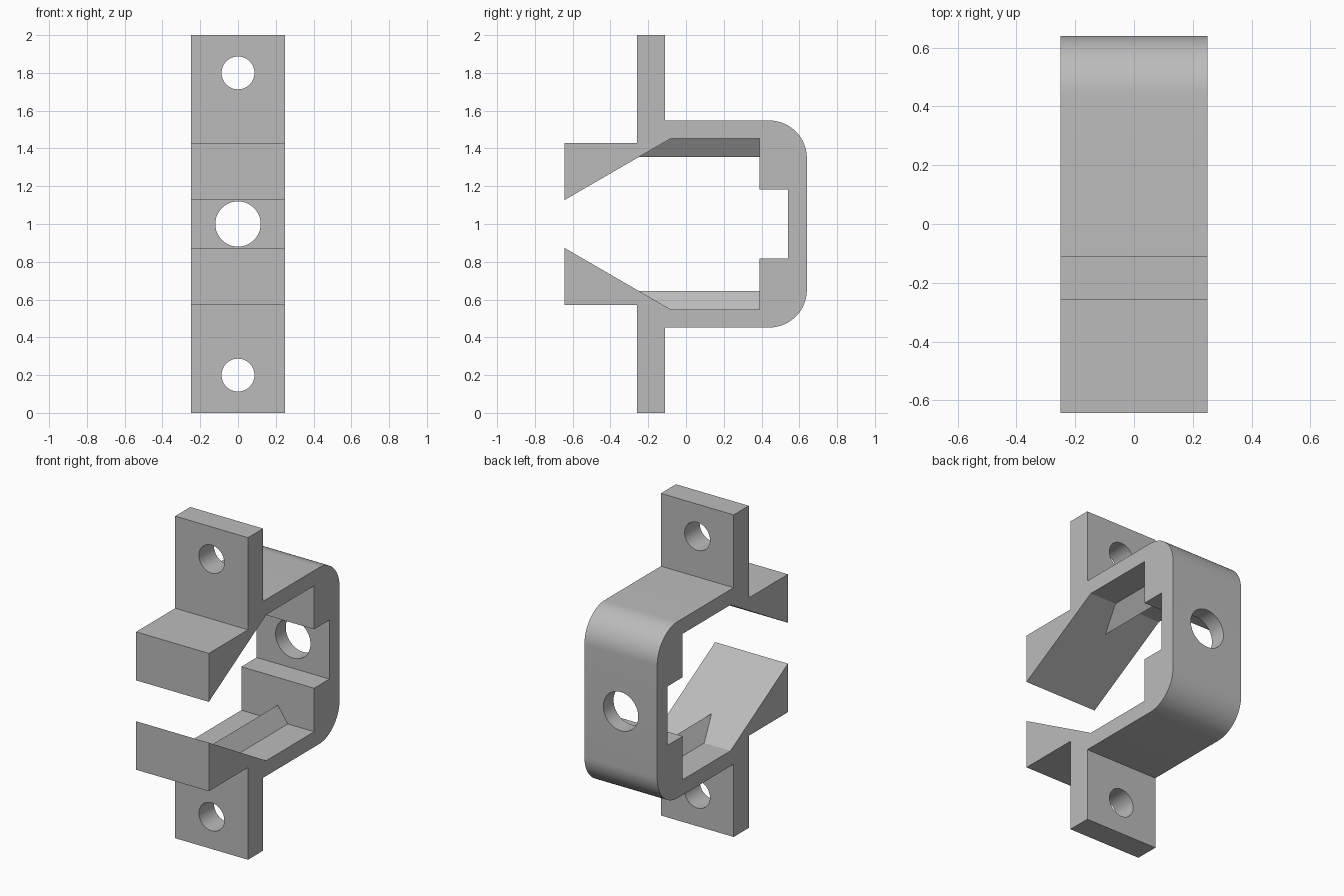
import bpy, bmesh
from math import sin, cos, pi, radians
from mathutils import Matrix

if "Cube" in bpy.data.objects:
    bpy.data.objects.remove(bpy.data.objects["Cube"], do_unlink=True)

HALF_WIDTH = 0.25
MID = 1.0            # height of the symmetry plane

grey = bpy.data.materials.new("plain grey")
grey.use_nodes = True
grey.diffuse_color = (0.5, 0.5, 0.5, 1)
grey.node_tree.nodes["Principled BSDF"].inputs["Base Color"].default_value = (0.5, 0.5, 0.5, 1)


def add_object(name, bm):
    bmesh.ops.recalc_face_normals(bm, faces=bm.faces)
    mesh = bpy.data.meshes.new(name)
    bm.to_mesh(mesh)
    bm.free()
    mesh.materials.append(grey)
    obj = bpy.data.objects.new(name, mesh)
    bpy.context.collection.objects.link(obj)
    return obj


def extrude(name, points, vector):
    bm = bmesh.new()
    face = bm.faces.new([bm.verts.new(p) for p in points])
    result = bmesh.ops.extrude_face_region(bm, geom=[face])
    moved = [v for v in result["geom"] if isinstance(v, bmesh.types.BMVert)]
    bmesh.ops.translate(bm, verts=moved, vec=vector)
    return add_object(name, bm)


def activate(obj):
    bpy.ops.object.select_all(action='DESELECT')
    obj.select_set(True)
    bpy.context.view_layer.objects.active = obj


# Side profile of the upper half (y, height above the middle), then mirrored
STEPS = 16
corner = [(0.44 + 0.2 * sin(a), 0.348 + 0.2 * cos(a))
          for a in (i * pi / 2 / STEPS for i in range(STEPS + 1))]
outer = [(-0.643, 0.127), (-0.643, 0.428), (-0.259, 0.428), (-0.259, 1.0),
         (-0.111, 1.0), (-0.111, 0.548)] + corner
inner = [(0.54, 0.183), (0.39, 0.183), (0.39, 0.453), (-0.08, 0.453)]


def flip(points):
    return [(y, -z) for y, z in reversed(points)]


profile = outer + flip(outer) + flip(inner) + inner
clip = extrude("clip_body", [(-HALF_WIDTH, y, MID + z) for y, z in profile],
               (2 * HALF_WIDTH, 0, 0))

# Screw holes in both tabs and the larger hole in the back wall
for y, z, radius in ((-0.185, 1.8, 0.087), (-0.185, 0.2, 0.087), (0.6, MID, 0.12)):
    bm = bmesh.new()
    turn = Matrix.Translation((0, y, z)) @ Matrix.Rotation(pi / 2, 4, 'X')
    bmesh.ops.create_cone(bm, cap_ends=True, segments=48, radius1=radius,
                          radius2=radius, depth=0.3, matrix=turn)
    cutter = add_object("hole_cutter", bm)
    cutter.hide_render = True
    activate(clip)
    mod = clip.modifiers.new("hole", 'BOOLEAN')
    mod.operation = 'DIFFERENCE'
    mod.solver = 'EXACT'
    mod.object = cutter
    bpy.ops.object.modifier_apply(modifier=mod.name)
    bpy.data.objects.remove(cutter, do_unlink=True)

activate(clip)
bpy.ops.object.shade_smooth_by_angle(angle=radians(30))

# Triangular locating ridges inside the top and bottom arms
for name, side in (("upper_ridge", 1), ("lower_ridge", -1)):
    section = [(-0.07, 0.454), (0.07, 0.454), (0, 0.354)]
    extrude(name, [(x, -0.257, MID + side * z) for x, z in section], (0, 0.65, 0))
